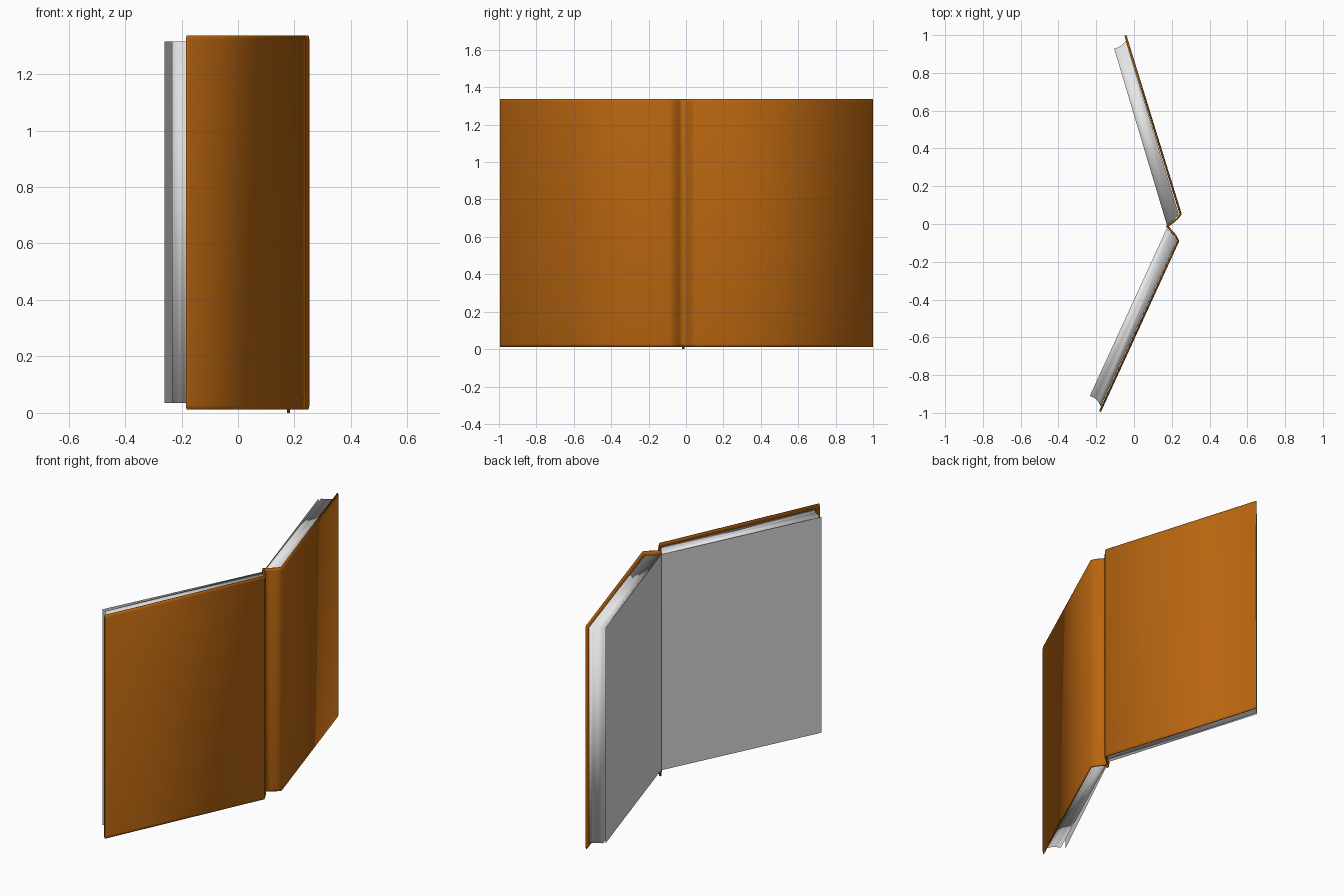
import bpy
import bmesh
from mathutils import Vector

if "Cube" in bpy.data.objects:
    bpy.data.objects.remove(bpy.data.objects["Cube"], do_unlink=True)


def make_material(name, rgb):
    mat = bpy.data.materials.new(name)
    mat.use_nodes = True
    mat.diffuse_color = (*rgb, 1)
    mat.node_tree.nodes["Principled BSDF"].inputs["Base Color"].default_value = (*rgb, 1)
    return mat


LEATHER = make_material("brown leather", (0.48, 0.13, 0.005))
PAPER = make_material("white paper", (0.8, 0.8, 0.8))


def finish(name, bm, mat):
    bmesh.ops.recalc_face_normals(bm, faces=bm.faces)
    mesh = bpy.data.meshes.new(name)
    bm.to_mesh(mesh)
    bm.free()
    mesh.materials.append(mat)
    mesh.shade_smooth()
    obj = bpy.data.objects.new(name, mesh)
    bpy.context.collection.objects.link(obj)
    return obj


def prism(name, outline, z0, z1, mat):
    """Upright solid with the given plan outline."""
    bm = bmesh.new()
    face = bm.faces.new([bm.verts.new((x, y, z0)) for x, y in outline])
    top = bmesh.ops.extrude_face_region(bm, geom=[face])["geom"]
    verts = [v for v in top if isinstance(v, bmesh.types.BMVert)]
    bmesh.ops.translate(bm, verts=verts, vec=(0, 0, z1 - z0))
    return finish(name, bm, mat)


def offset(path, dist):
    """Shift an open path sideways, mitred at its corners."""
    pts = [Vector(p) for p in path]
    result = []
    for i, p in enumerate(pts):
        normals = []
        for a, b in ((i - 1, i), (i, i + 1)):
            if a >= 0 and b < len(pts):
                d = (pts[b] - pts[a]).normalized()
                normals.append(Vector((d.y, -d.x)))
        n = sum(normals, Vector((0, 0))).normalized()
        result.append(p + n * dist / max(0.5, n.dot(normals[0])))
    return result


def shell(name, path, thick, z0, z1, lip, mat):
    """Upright board following a path, its end edges slightly rounded."""
    bm = bmesh.new()
    rings = []
    for z, inset in ((z0, lip), (z0 + 0.015, 0), (z1 - 0.015, 0), (z1, lip)):
        loop = offset(path, inset) + offset(path, thick - inset)[::-1]
        rings.append([bm.verts.new((p.x, p.y, z)) for p in loop])
    count = len(rings[0])
    for low, high in zip(rings, rings[1:]):
        for i in range(count):
            j = (i + 1) % count
            bm.faces.new((low[i], low[j], high[j], high[i]))
    # Quad strips close the two ends
    for ring in (rings[0], rings[-1]):
        for i in range(len(path) - 1):
            bm.faces.new((ring[i], ring[i + 1], ring[-i - 2], ring[-i - 1]))
    return finish(name, bm, mat)


def sheet(name, a, b, z0, z1):
    bm = bmesh.new()
    corners = [(*a, z0), (*b, z0), (*b, z1), (*a, z1)]
    bm.faces.new([bm.verts.new(c) for c in corners])
    return finish(name, bm, PAPER)


# Cover: two boards joined by a spine folded inward
cover_path = [(-0.04, 1.0), (0.253, 0.052), (0.235, 0.028), (0.21, 0.006),
              (0.184, -0.014), (0.205, -0.036), (0.225, -0.06),
              (0.24, -0.09), (-0.175, -0.995)]
shell("cover", cover_path, 0.011, 0.012, 1.337, 0.003, LEATHER)

# Narrow strip along the spine fold
prism("spine_fold", [(0.174, -0.021), (0.184, -0.021),
                     (0.184, -0.009), (0.174, -0.009)], 0, 1.337, LEATHER)

# Page blocks with hollow fore edges
PAGE_LOW, PAGE_HIGH = 0.035, 1.315
back_pages = [(0.175, -0.008), (0.205, 0.017), (0.237, 0.052),
              (-0.043, 0.972), (-0.056, 0.955), (-0.078, 0.937),
              (-0.105, 0.928)]
front_pages = [(0.173, -0.024), (0.198, -0.045), (0.226, -0.09),
               (-0.176, -0.966), (-0.19, -0.94), (-0.208, -0.922),
               (-0.234, -0.91)]
prism("back_page_block", back_pages, PAGE_LOW, PAGE_HIGH, PAPER)
prism("front_page_block", front_pages, PAGE_LOW, PAGE_HIGH, PAPER)

# Loose sheets lying over the blocks
sheet("back_loose_page", (0.172, -0.01), (-0.116, 0.92), PAGE_LOW, PAGE_HIGH)
sheet("front_loose_page", (0.17, -0.018), (-0.26, -0.9), PAGE_LOW, PAGE_HIGH)
